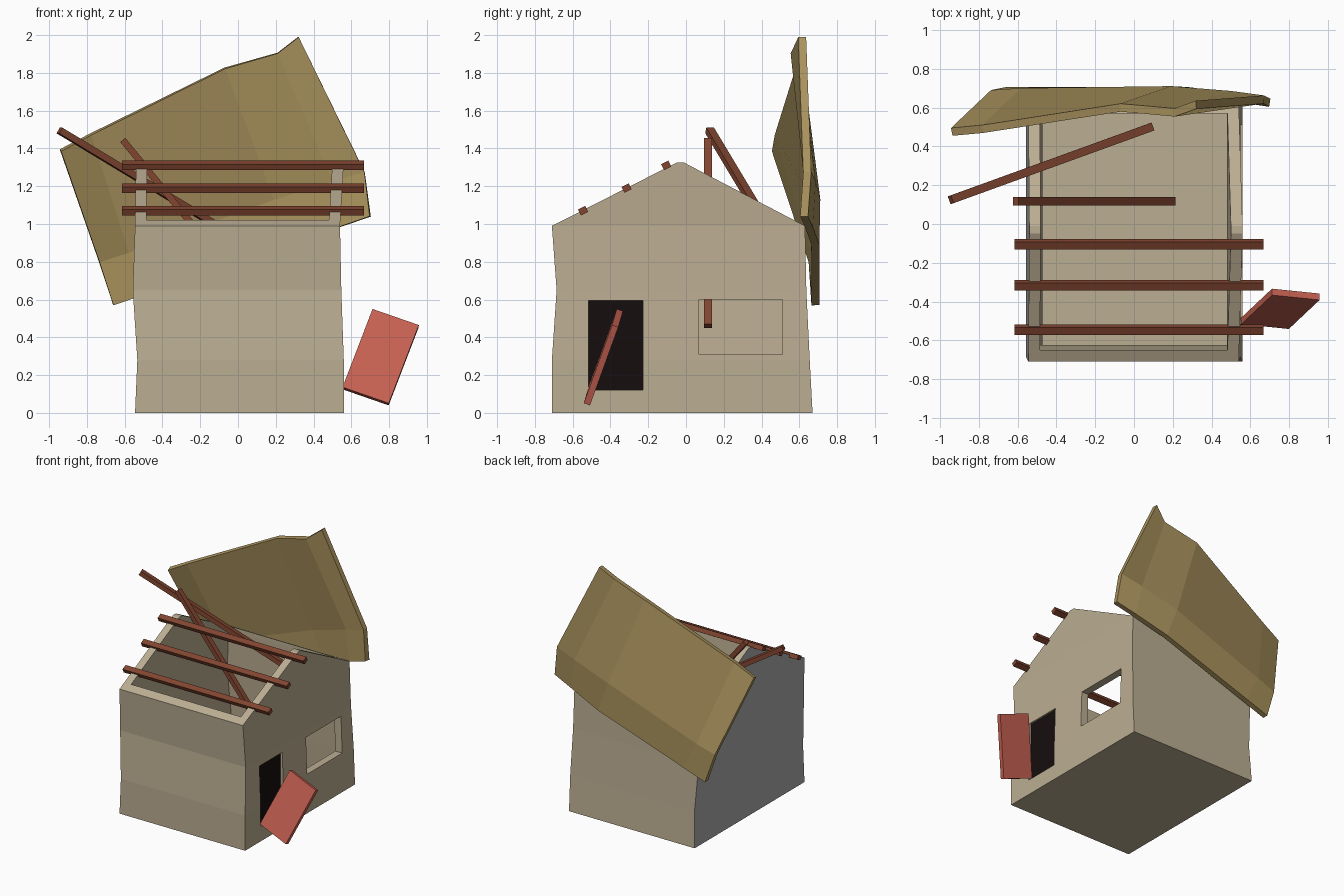
import bpy, bmesh
from mathutils import Vector, Matrix

if "Cube" in bpy.data.objects:
    bpy.data.objects.remove(bpy.data.objects["Cube"])


def material(name, r, g, b):
    m = bpy.data.materials.new(name)
    m.diffuse_color = (r, g, b, 1)
    m.use_nodes = True
    m.node_tree.nodes["Principled BSDF"].inputs["Base Color"].default_value = m.diffuse_color
    return m


tan = material("plaster", .50, .42, .29)
grey = material("bare_wall", .40, .40, .40)
thatch = material("thatch", .40, .29, .11)
wood = material("wood", .22, .06, .03)
red = material("red_paint", .57, .12, .085)
black = material("dark_opening", .008, .004, .004)


def make(name, bm, *mats):
    bmesh.ops.recalc_face_normals(bm, faces=bm.faces)
    me = bpy.data.meshes.new(name)
    bm.to_mesh(me)
    bm.free()
    ob = bpy.data.objects.new(name, me)
    bpy.context.collection.objects.link(ob)
    for m in mats:
        me.materials.append(m)
    return ob


def loft(rings):
    """Stack of rectangles (z, x0, x1, y0, y1); returns open-topped bmesh and its rings."""
    bm = bmesh.new()
    vs = [[bm.verts.new((x, y, z)) for x, y in ((a, c), (b, c), (b, d), (a, d))]
          for z, a, b, c, d in rings]
    bm.faces.new(vs[0])
    for lo, hi in zip(vs, vs[1:]):
        for i in range(4):
            j = (i + 1) % 4
            bm.faces.new((lo[i], lo[j], hi[j], hi[i]))
    return bm, vs


def box(name, lo, hi, *mats):
    bm, vs = loft([(z, lo[0], hi[0], lo[1], hi[1]) for z in (lo[2], hi[2])])
    bm.faces.new(vs[-1])
    return make(name, bm, *mats)


def oriented_box(name, origin, ax, ay, az, size, mat):
    """Box centred on origin with given axes and dimensions."""
    bm = bmesh.new()
    m = Matrix((ax, ay, az)).transposed().to_4x4()
    m.translation = origin
    bmesh.ops.create_cube(bm, size=1, matrix=m @ Matrix.Diagonal((*size, 1)))
    return make(name, bm, mat)


# Wobbly house body with gabled ends
rings = [(0, -.545, .56, -.71, .67), (.28, -.533, .56, -.71, .655),
         (.65, -.557, .547, -.685, .637), (.99, -.545, .54, -.71, .63)]
bm, vs = loft(rings)
a, b, c, d = vs[-1]
f0, f1, k1, k0 = [bm.verts.new((x, y, 1.325)) for x, y in
                  ((-.54, -.05), (.56, -.05), (.56, -.01), (-.54, -.01))]
for f in ((a, b, f1, f0), (f0, f1, k1, k0), (d, c, k1, k0), (b, c, k1, f1), (a, d, k0, f0)):
    bm.faces.new(f)
walls = make("walls", bm, tan, grey)

# Cutters: the room, the doorway and the window
inset = .06
room = [(z if z else .04, x0 + inset, x1 - inset, y0 + inset, y1 - inset)
        for z, x0, x1, y0, y1 in rings]
room.append((1.5, -.48, .51, -.65, .57))
bm, vs = loft(room)
bm.faces.new(vs[-1])
cutters = [make("room_cutter", bm, tan),
           box("door_cutter", (.4, -.515, .12), (.7, -.228, .595), tan),
           box("window_cutter", (.4, .07, .31), (.7, .51, .60), tan)]
bpy.context.view_layer.objects.active = walls
for cut in cutters:
    mod = walls.modifiers.new("cut", 'BOOLEAN')
    mod.operation, mod.solver, mod.object = 'DIFFERENCE', 'EXACT', cut
    bpy.ops.object.modifier_apply(modifier=mod.name)
    bpy.data.objects.remove(cut)

# Bare grey outside of the left wall
for p in walls.data.polygons:
    p.material_index = int(p.center.x < -.5 and p.normal.x < -.5)

# Dark panel filling the doorway
box("door_darkness", (.49, -.517, .118), (.535, -.226, .597), black)

# Fallen door leaf leaning on the wall
A, B, C = Vector((.71, -.35, .545)), Vector((.955, -.375, .46)), Vector((.80, -.525, .045))
u = (B - A).normalized()
n = u.cross(C - B).normalized()
oriented_box("door_leaf", (A + C) / 2, u, n.cross(u), n,
             ((B - A).length, (C - B).length, .035), red)


# Roof beams: three in place, two collapsed
def beam(name, p, q, side):
    p, q = Vector(p), Vector(q)
    x = (q - p).normalized()
    z = x.cross(Vector(side)).normalized()
    oriented_box(name, (p + q) / 2, x, z.cross(x), z, ((q - p).length, .043, .035), wood)


for i, (y, z) in enumerate(((-.545, 1.07), (-.315, 1.19), (-.105, 1.31))):
    beam(f"roof_beam_{i + 1}", (-.615, y, z), (.667, y, z), (0, .9, .45))
beam("fallen_beam_1", (-.61, .117, 1.445), (.20, .117, .46), (0, 1, 0))
beam("fallen_beam_2", (-.945, .125, 1.495), (.09, .5, .87), (-.35, 1, 0))

# Blown-off bent roof panel: top edge, bend line, bottom edge
rows = [[(-.94, .475, 1.39), (-.78, .49, 1.475), (-.07, .60, 1.825), (.21, .575, 1.905), (.32, .615, 1.99)],
        [(-.735, .67, .80), (-.58, .68, .85), (.19, .69, 1.13), (.5, .665, 1.225), (.67, .642, 1.275)],
        [(-.66, .685, .57), (-.47, .685, .635), (.28, .685, .89), (.54, .65, .985), (.70, .625, 1.04)]]
bm = bmesh.new()
g = [[bm.verts.new(p) for p in row] for row in rows]
for r, s in zip(g, g[1:]):
    for i in range(4):
        bm.faces.new((r[i], r[i + 1], s[i + 1], s[i]))
roof = make("roof_panel", bm, thatch)
mod = roof.modifiers.new("thickness", 'SOLIDIFY')
mod.thickness, mod.offset = .042, 0
